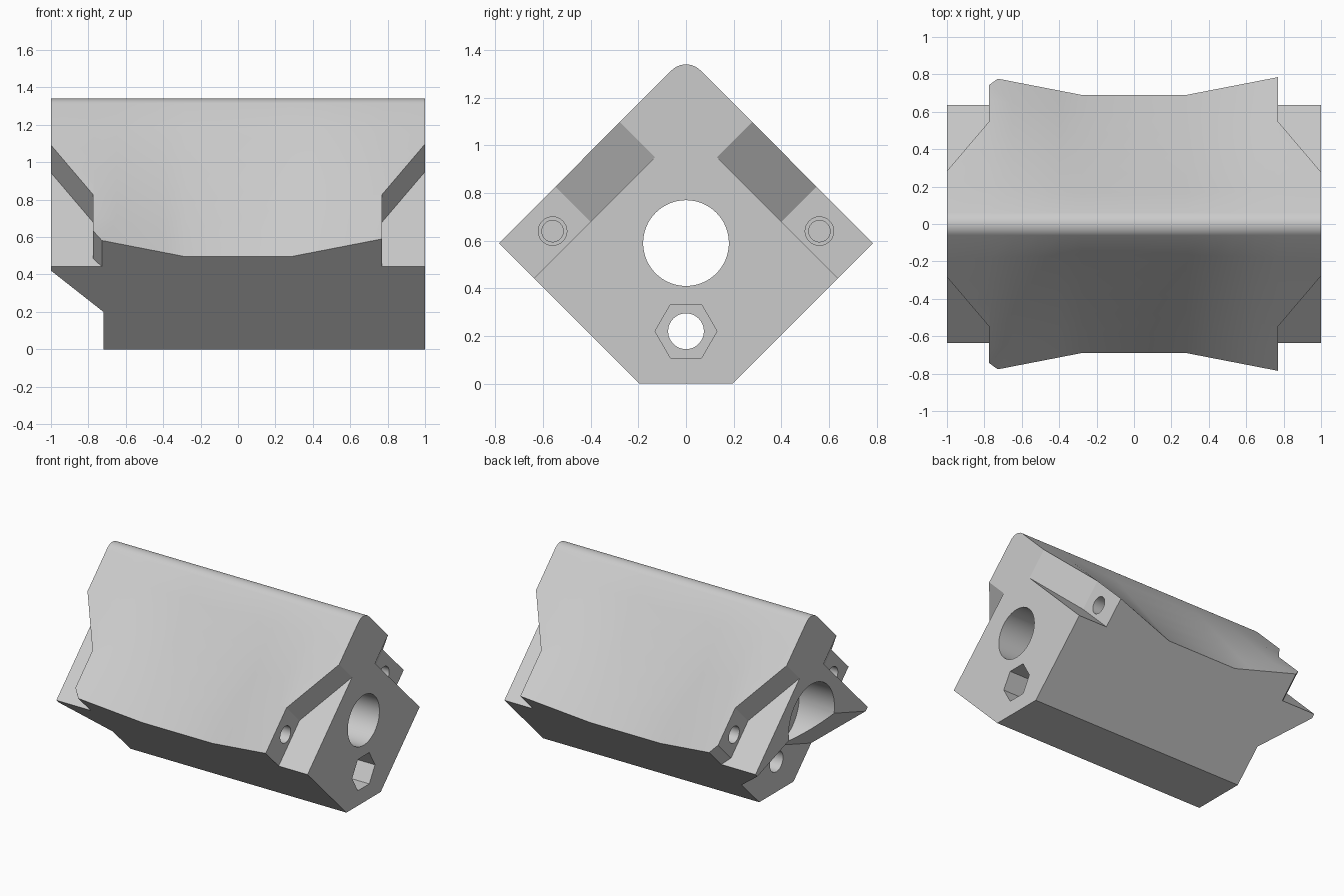
import bpy, bmesh, math
from mathutils import Vector

default = bpy.data.objects.get("Cube")
if default:
    bpy.data.objects.remove(default, do_unlink=True)

R2 = math.sqrt(2)

grey = bpy.data.materials.new("light_grey")
grey.use_nodes = True
grey.diffuse_color = (0.6, 0.6, 0.6, 1)
grey.node_tree.nodes["Principled BSDF"].inputs["Base Color"].default_value = (0.6, 0.6, 0.6, 1)


def loft(name, sections):
    """Closed solid through matching rings of points."""
    bm = bmesh.new()
    rings = [[bm.verts.new(p) for p in ring] for ring in sections]
    n = len(rings[0])
    for a, b in zip(rings, rings[1:]):
        for i in range(n):
            j = (i + 1) % n
            bm.faces.new((a[i], a[j], b[j], b[i]))
    bm.faces.new(rings[0])
    bm.faces.new(rings[-1])
    bmesh.ops.recalc_face_normals(bm, faces=bm.faces)
    mesh = bpy.data.meshes.new(name)
    bm.to_mesh(mesh)
    bm.free()
    mesh.materials.append(grey)
    obj = bpy.data.objects.new(name, mesh)
    bpy.context.collection.objects.link(obj)
    return obj


def rod(name, x0, x1, y, z, r, sides=48):
    """Round or many-sided bar along x."""
    angles = [2 * math.pi * i / sides for i in range(sides)]
    return loft(name, [[(x, y + r * math.cos(a), z + r * math.sin(a)) for a in angles]
                       for x in (x0, x1)])


def body_section(x):
    """Diamond outline whose side corners draw in towards mid length."""
    t = min(max((abs(x) - 0.28) / 0.49, 0), 1)
    corner = Vector((0.69 + 0.095 * t, 0.495 + 0.095 * t))
    r, cz = 0.085, 1.255
    ridge = [Vector((r * math.sin(a), cz + r * math.cos(a)))
             for a in (math.radians(9 * i) for i in range(6))]
    slope = [ridge[-1].lerp(corner, i / 6) for i in range(1, 7)]
    half = ridge + slope + [Vector((0.195, 0))]
    outline = half + [Vector((-p.x, p.y)) for p in reversed(half[1:])]
    return [(x, p.x, p.y) for p in outline]


# Main block
stations = [-1, -0.77, -0.65, -0.52, -0.4, -0.28, 0.28, 0.4, 0.52, 0.65, 0.77, 1]
body = loft("diamond_block", [body_section(x) for x in stations])
cutters = []

# Slanted notches in the upper sides at both ends
plain_end = [(1.05, 0.101), (0.77, 0.566), (0.77, 1.2), (1.05, 1.2)]
chamfered_end = [(-1.05, 0.109), (-0.775, 0.566), (-0.775, 0.841),
                 (-0.68, 0.963), (-0.68, 1.2), (-1.05, 1.2)]
for side in (-1, 1):
    for outline in (plain_end, chamfered_end):
        cutters.append(loft("notch_cutter", [
            [(x, side * (u + v) / R2, 1.08 + (v - u) / R2) for x, u in outline]
            for v in (0, 0.5)]))

# Sloping undercut below the far end
cutters.append(loft("undercut_cutter", [
    [(x, 0, a), (x, 1, a - 0.34), (x, 1, -0.3), (x, -1, -0.3), (x, -1, a - 0.34)]
    for x, a in ((-1.06, 0.693), (-0.72, 0.335))]))

# Lengthwise bores, counterbore and hexagonal nut pocket
cutters.append(rod("main_bore_cutter", -1.1, 1.1, 0, 0.59, 0.18, 64))
cutters.append(rod("counterbore_cutter", -1.1, -0.72, 0, 0.59, 0.26, 64))
cutters.append(rod("bolt_bore_cutter", -1.1, 1.1, 0, 0.22, 0.075))
cutters.append(rod("nut_pocket_cutter", 0.72, 1.1, 0, 0.22, 0.13, 6))

# Stepped screw holes in the notch walls
for end in (-1, 1):
    for side in (-1, 1):
        for r, depth in ((0.06, 0.2), (0.045, 0.35)):
            cutters.append(rod("screw_hole_cutter", end * 0.9, end * (0.77 - depth),
                               side * 0.56, 0.64, r, 32))

# Carve the block
bpy.ops.object.select_all(action='DESELECT')
bpy.context.view_layer.objects.active = body
body.select_set(True)
for cutter in cutters:
    cutter.hide_render = True
    mod = body.modifiers.new("cut", 'BOOLEAN')
    mod.operation = 'DIFFERENCE'
    mod.solver = 'EXACT'
    mod.object = cutter
    bpy.ops.object.modifier_apply(modifier=mod.name)
for cutter in cutters:
    bpy.data.objects.remove(cutter, do_unlink=True)

bpy.ops.object.shade_smooth_by_angle(angle=math.radians(25))
